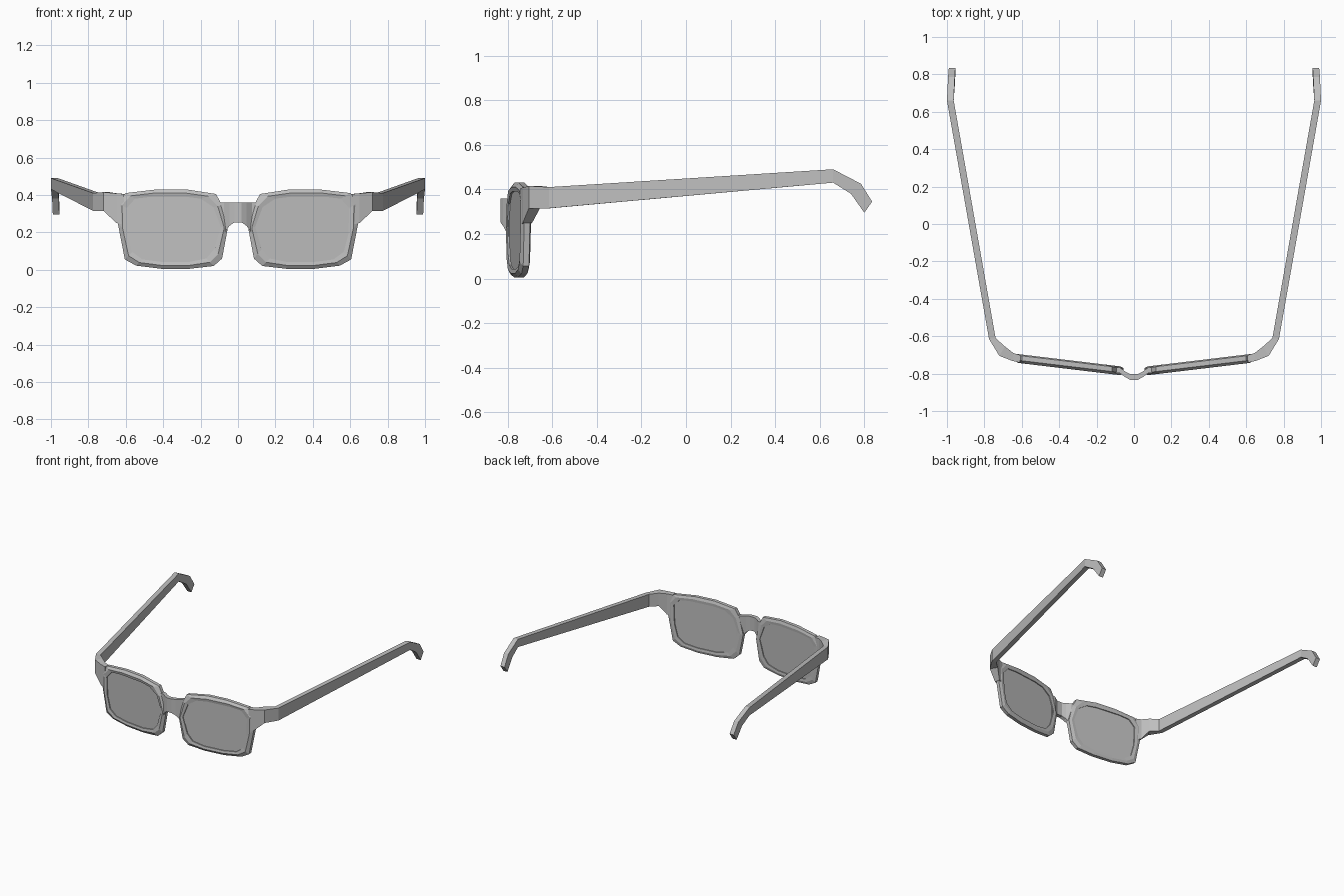
import bpy
import bmesh

cube = bpy.data.objects.get("Cube")
if cube:
    bpy.data.objects.remove(cube, do_unlink=True)

grey = bpy.data.materials.new("plain grey")
grey.use_nodes = True
grey.diffuse_color = (0.52, 0.52, 0.52, 1)
grey.node_tree.nodes["Principled BSDF"].inputs["Base Color"].default_value = (0.52, 0.52, 0.52, 1)


def loft(name, loops, side=1, ring=False):
    """Bridge equal-sized loops; cap both ends unless they close into a ring."""
    bm = bmesh.new()
    rows = [[bm.verts.new((x * side, y, z)) for x, y, z in loop] for loop in loops]
    pairs = list(zip(rows, rows[1:]))
    if ring:
        pairs.append((rows[-1], rows[0]))
    else:
        bm.faces.new(rows[0])
        bm.faces.new(rows[-1])
    for a, b in pairs:
        for i in range(len(a)):
            j = (i + 1) % len(a)
            bm.faces.new((a[i], a[j], b[j], b[i]))
    bmesh.ops.recalc_face_normals(bm, faces=bm.faces)
    mesh = bpy.data.meshes.new(name)
    bm.to_mesh(mesh)
    bm.free()
    mesh.materials.append(grey)
    obj = bpy.data.objects.new(name, mesh)
    bpy.context.collection.objects.link(obj)
    return obj


def on_front(outline, depth):
    """Place an x, z outline on the swept-back plane of the frame front."""
    return [(x, -0.817 + 0.12 * x + depth, z) for x, z in outline]


# Matching rim outlines
outer = [(0.055, 0.22), (0.085, 0.345), (0.118, 0.405), (0.28, 0.43), (0.43, 0.43),
         (0.60, 0.41), (0.645, 0.36), (0.643, 0.25), (0.605, 0.055), (0.545, 0.022),
         (0.41, 0.005), (0.26, 0.005), (0.13, 0.02), (0.085, 0.06)]
inner = [(0.092, 0.23), (0.132, 0.335), (0.20, 0.38), (0.28, 0.39), (0.465, 0.39),
         (0.55, 0.38), (0.595, 0.33), (0.59, 0.19), (0.565, 0.095), (0.51, 0.055),
         (0.41, 0.042), (0.26, 0.042), (0.17, 0.06), (0.127, 0.11)]
middle = [((a + c) / 2, (b + d) / 2) for (a, b), (c, d) in zip(outer, inner)]

# Arm stations: inner x, y; outer x, y; top z, bottom z; lower edge y shift
arm = [(0.605, -0.702, 0.61, -0.742, 0.405, 0.24, 0),
       (0.645, -0.69, 0.65, -0.732, 0.408, 0.25, 0),
       (0.69, -0.655, 0.72, -0.705, 0.415, 0.315, 0),
       (0.74, -0.61, 0.775, -0.615, 0.41, 0.315, 0),
       (0.964, 0.66, 1.0, 0.66, 0.49, 0.43, 0),
       (0.958, 0.785, 0.994, 0.785, 0.425, 0.38, -0.045),
       (0.955, 0.835, 0.99, 0.835, 0.345, 0.295, -0.035)]

for label, side in (("left", 1), ("right", -1)):
    # Rim with a bevelled front and back
    loft(label + "_rim",
         [on_front(inner, 0.045), on_front(inner, 0.004), on_front(middle, 0),
          on_front(outer, 0.014), on_front(outer, 0.04), on_front(middle, 0.047)],
         side, ring=True)
    # Lens slab set inside the rim
    loft(label + "_lens", [on_front(inner, 0.012), on_front(inner, 0.038)], side)
    # End piece, temple and ear hook
    loft(label + "_arm",
         [[(ix, iy, top), (ox, oy, top), (ox, oy + shift, low), (ix, iy + shift, low)]
          for ix, iy, ox, oy, top, low, shift in arm], side)

# Arched nose bridge: x, front y, bottom z
half = [(0.105, -0.795, 0.175), (0.075, -0.798, 0.195), (0.045, -0.82, 0.235), (0.02, -0.833, 0.253)]
path = [(-x, y, z) for x, y, z in half] + [(x, y, z) for x, y, z in reversed(half)]
loft("nose_bridge",
     [[(x, y, 0.36), (x, y + 0.03, 0.36), (x, y + 0.03, z), (x, y, z)] for x, y, z in path])
